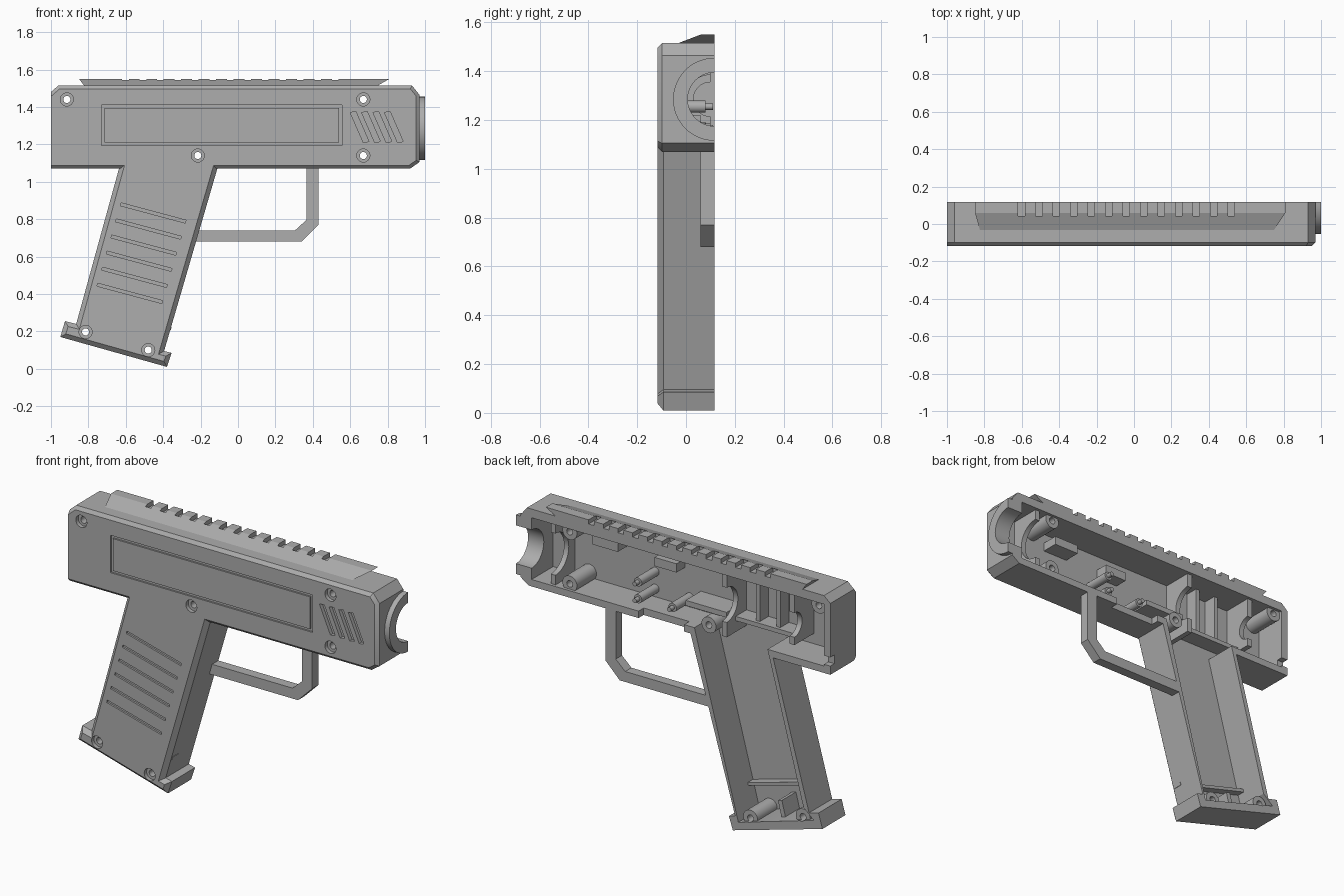
import bpy, bmesh, math
from mathutils import Vector

if "Cube" in bpy.data.objects:
    bpy.data.objects.remove(bpy.data.objects["Cube"])

grey = bpy.data.materials.new("plain grey")
grey.use_nodes = True
colour = (0.42, 0.42, 0.42, 1)
grey.diffuse_color = colour
grey.node_tree.nodes["Principled BSDF"].inputs["Base Color"].default_value = colour

FRONT, OPEN, FLOOR = -0.117, 0.117, -0.078
BORE_Z = 1.285


def finish(name, bm):
    bmesh.ops.recalc_face_normals(bm, faces=bm.faces)
    me = bpy.data.meshes.new(name)
    bm.to_mesh(me)
    bm.free()
    ob = bpy.data.objects.new(name, me)
    bpy.context.collection.objects.link(ob)
    me.materials.append(grey)
    return ob


def prism(name, pts, a, b, axis="y", chamfer=0, keep=None):
    """Extrude a profile: (x, z) along y, or (y, z) along x."""
    bm = bmesh.new()
    place = (lambda p, t: (p[0], t, p[1])) if axis == "y" else (lambda p, t: (t, p[0], p[1]))
    lo = [bm.verts.new(place(p, a)) for p in pts]
    hi = [bm.verts.new(place(p, b)) for p in pts]
    front = bm.faces.new(lo)
    bm.faces.new(hi)
    for i in range(len(pts)):
        j = (i + 1) % len(pts)
        bm.faces.new((lo[i], lo[j], hi[j], hi[i]))
    if chamfer:
        bmesh.ops.recalc_face_normals(bm, faces=bm.faces)
        edges = [e for e in front.edges if keep is None or keep(e)]
        bmesh.ops.bevel(bm, geom=edges, offset=chamfer, segments=1, affect="EDGES")
    return finish(name, bm)


def box(name, x, y, z):
    return prism(name, [(x[0], z[0]), (x[1], z[0]), (x[1], z[1]), (x[0], z[1])], *y)


def disc(r, cx, cz, n=32):
    return [(cx + r * math.cos(2 * math.pi * i / n), cz + r * math.sin(2 * math.pi * i / n)) for i in range(n)]


def arc(r, cy, n=24):
    """Half circle in (y, z), from the bottom to the top, bulging to -y."""
    return [(cy - r * math.sin(math.pi * i / n), BORE_Z - r * math.cos(math.pi * i / n)) for i in range(n + 1)]


def combine(target, tool, operation="DIFFERENCE"):
    mod = target.modifiers.new("cut", "BOOLEAN")
    mod.operation, mod.object, mod.solver = operation, tool, "EXACT"
    bpy.context.view_layer.objects.active = target
    bpy.ops.object.modifier_apply(modifier=mod.name)
    bpy.data.objects.remove(tool)


def smooth(ob):
    bpy.ops.object.select_all(action="DESELECT")
    ob.select_set(True)
    bpy.context.view_layer.objects.active = ob
    bpy.ops.object.shade_smooth_by_angle(angle=math.radians(30))


# Outer shell: upper body and slanted grip
shell = prism("shell", [(-1, 1.07), (0.92, 1.07), (0.97, 1.105), (0.97, 1.465), (0.93, 1.515), (-0.96, 1.515), (-1, 1.48)],
              FRONT, OPEN, chamfer=0.018, keep=lambda e: min(v.co.x for v in e.verts) > -0.99
              or abs(e.verts[0].co.x - e.verts[1].co.x) > 0.01)
grip = prism("grip", [(-0.62, 1.13), (-0.865, 0.24), (-0.925, 0.255), (-0.95, 0.17), (-0.38, 0.01),
                      (-0.355, 0.085), (-0.395, 0.095), (-0.093, 1.13)], FRONT, OPEN, chamfer=0.024,
             keep=lambda e: e.verts[0].co.z + e.verts[1].co.z < 2.2)
combine(shell, grip, "UNION")

# Hollow interior, open towards the back
combine(shell, box("body_cavity", (-0.96, 0.9), (FLOOR, 0.2), (1.11, 1.465)))
combine(shell, prism("grip_cavity", [(-0.595, 1.13), (-0.83, 0.26), (-0.895, 0.205), (-0.415, 0.065),
                                     (-0.13, 1.13)], FLOOR, 0.2))

# Muzzle bore and openings in the rim
combine(shell, prism("bore", arc(0.11, OPEN) + [(0.2, BORE_Z + 0.11), (0.2, BORE_Z - 0.11)], 0.8, 1.1, "x"))
combine(shell, box("trigger_notch", (-0.07, 0.22), (0.07, 0.2), (1.0, 1.2)))
combine(shell, box("rear_notch", (-1.1, -0.9), (0.08, 0.2), (1.12, 1.17)))

# Raised panel bounded by a shallow groove
combine(shell, box("panel_recess", (-0.73, 0.555), (-0.2, -0.107), (1.195, 1.41)))
box("side_panel", (-0.715, 0.54), (FRONT, -0.1), (1.21, 1.395))

# Slanted vents and grip grooves
for i in range(4):
    x = 0.6 + i * 0.061
    combine(shell, prism("vent", [(x, 1.37), (x + 0.03, 1.375), (x + 0.1, 1.215), (x + 0.07, 1.21)], -0.2, -0.095))
for i in range(6):
    x, z = -0.625 - i * 0.025, 0.887 - i * 0.086
    combine(shell, prism("grip_groove", [(x, z), (x - 0.004, z - 0.015), (x + 0.343, z - 0.108), (x + 0.347, z - 0.093)],
                         -0.2, -0.107))

# Screw posts with through holes and countersinks
screws = [(-0.915, 1.44), (0.67, 1.44), (0.67, 1.14), (-0.215, 1.14), (-0.815, 0.197), (-0.48, 0.1)]
for x, z in screws:
    post = prism("screw_post", disc(0.046, x, z), -0.095, 0.1)
    for part in (post, shell):
        combine(part, prism("screw_hole", disc(0.019, x, z, 20), -0.3, 0.3))
    combine(shell, prism("countersink", disc(0.035, x, z), -0.3, -0.094))
    smooth(post)

# Muzzle ring
smooth(prism("muzzle_ring", arc(0.17, OPEN) + arc(0.11, OPEN)[::-1], 0.95, 1.0, "x"))

# Bulkheads with half-round barrel seats
for name, x, r, bottom, top in (("front_bulkhead", 0.76, 0.12, 1.1, 1.47), ("middle_bulkhead", -0.33, 0.1, 1.1, 1.47),
                                ("rear_bulkhead", -0.76, 0.07, 1.17, 1.47)):
    y = 0.1
    smooth(prism(name, [(FLOOR - 0.01, bottom), (y, bottom)] + arc(r, y) + [(y, top), (FLOOR - 0.01, top)],
                 x, x + 0.03, "x"))

# Inner shelves, ribs and support blocks
back = FLOOR - 0.01
box("spring_shelf", (-0.74, -0.32), (back, 0.02), (1.165, 1.19))
for x in (-0.6, -0.47):
    box("spring_rib", (x, x + 0.025), (back, 0.0), (1.18, 1.47))
box("trigger_shelf", (-0.3, -0.04), (back, 0.06), (1.19, 1.22))
box("upper_block", (0.42, 0.58), (back, 0.02), (1.36, 1.41))
box("middle_block", (0.06, 0.2), (back, 0.0), (1.33, 1.38))
prism("grip_rib", [(-0.82, 0.33), (-0.36, 0.205), (-0.355, 0.222), (-0.815, 0.348)], back, -0.03)
prism("grip_base_rib", [(-0.67, 0.13), (-0.645, 0.123), (-0.62, 0.22), (-0.645, 0.227)], back, 0.05)

# Locating pins with thin tips
for x, z in ((0.25, 1.255), (0.25, 1.158), (0.03, 1.167)):
    smooth(prism("pin", disc(0.025, x, z, 20), back, 0.08))
    smooth(prism("pin_tip", disc(0.013, x, z, 16), 0.07, 0.11))

# Top rail with sloped side and cross slots
bm = bmesh.new()
section = [(-0.045, 1.51, -0.82, 0.74), (0.06, 1.55, -0.85, 0.81), (OPEN, 1.55, -0.85, 0.81), (OPEN, 1.51, -0.82, 0.74)]
left = [bm.verts.new((a, y, z)) for y, z, a, b in section]
right = [bm.verts.new((b, y, z)) for y, z, a, b in section]
bm.faces.new(left)
bm.faces.new(right)
for i in range(4):
    j = (i + 1) % 4
    bm.faces.new((left[i], left[j], right[j], right[i]))
rail = finish("top_rail", bm)
for i in range(13):
    x = -0.62 + i * 0.0935
    combine(rail, box("rail_slot", (x, x + 0.036), (0.043, 0.2), (1.526, 1.6)))

# Trigger guard
prism("trigger_guard", [(0.43, 1.08), (0.43, 0.77), (0.34, 0.68), (-0.23, 0.68), (-0.21, 0.74), (0.305, 0.74),
                        (0.365, 0.795), (0.365, 1.08)], 0.06, OPEN)
smooth(shell)
